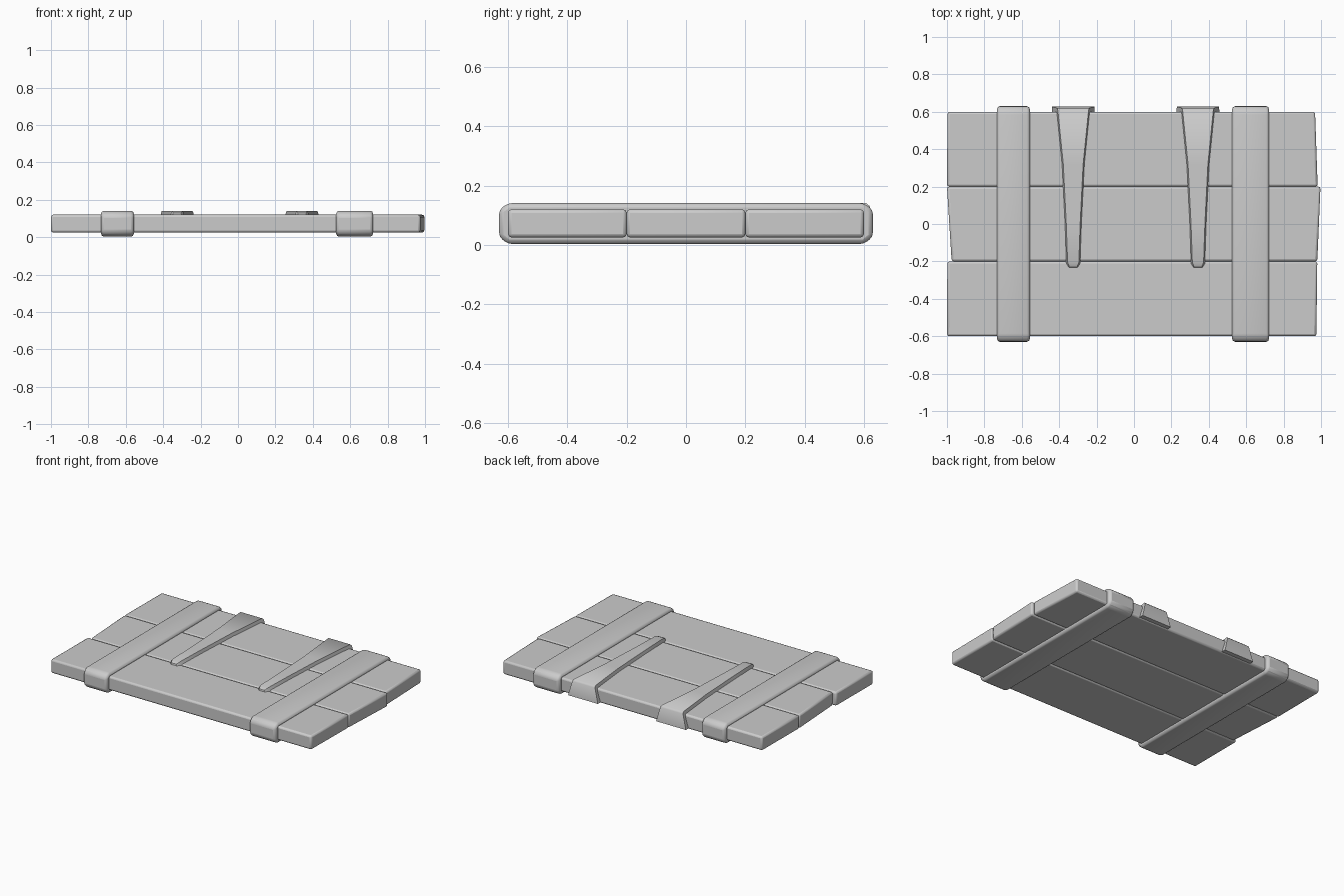
import bpy, bmesh

if "Cube" in bpy.data.objects:
    bpy.data.objects.remove(bpy.data.objects["Cube"])


def make_object(name, bm, bevel=0.0, segments=2):
    bmesh.ops.recalc_face_normals(bm, faces=bm.faces[:])
    mesh = bpy.data.meshes.new(name)
    bm.to_mesh(mesh)
    bm.free()
    obj = bpy.data.objects.new(name, mesh)
    bpy.context.collection.objects.link(obj)
    if bevel:
        mod = obj.modifiers.new("soft_edges", 'BEVEL')
        mod.width = bevel
        mod.segments = segments
        mod.limit_method = 'ANGLE'
        mod.angle_limit = 0.5
    bpy.ops.object.select_all(action='DESELECT')
    obj.select_set(True)
    bpy.context.view_layer.objects.active = obj
    bpy.ops.object.shade_smooth_by_angle(angle=0.87)
    return obj


def loft(sections):
    """Skin a list of equal-length closed cross-sections and cap the ends."""
    bm = bmesh.new()
    rings = [[bm.verts.new(p) for p in s] for s in sections]
    for a, b in zip(rings, rings[1:]):
        for i in range(len(a)):
            j = (i + 1) % len(a)
            bm.faces.new((a[i], a[j], b[j], b[i]))
    bm.faces.new(rings[0])
    bm.faces.new(rings[-1][::-1])
    return bm


# Planks: y range, then left and right ends at the front and back edges
planks = [
    ("front_plank", -0.6, -0.2, (-1.0, 0.975), (-0.998, 0.98)),
    ("middle_plank", -0.2, 0.2, (-0.975, 0.98), (-1.0, 0.997)),
    ("back_plank", 0.2, 0.6, (-1.0, 0.982), (-0.997, 0.968)),
]
for name, y0, y1, front, back in planks:
    sections = [[(x[0], y, 0.025), (x[1], y, 0.025), (x[1], y, 0.12), (x[0], y, 0.12)]
                for y, x in ((y0, front), (y1, back))]
    make_object(name, loft(sections), bevel=0.012)

# Cross straps wrapped around the planks, with chamfered ends
half = [(0.6, 0.003), (0.63, 0.027), (0.63, 0.118), (0.6, 0.141)]
profile = half + [(-y, z) for y, z in reversed(half)]
for name, x0, x1 in (("left_strap", -0.732, -0.557), ("right_strap", 0.525, 0.722)):
    make_object(name, loft([[(x, y, z) for y, z in profile] for x in (x0, x1)]),
                bevel=0.015)

# Tapered hinges: base y/z, outer y/z, half width, edge slope
path = [
    (-0.235, 0.11, -0.23, 0.13, 0.026, 0.006),
    (-0.215, 0.11, -0.205, 0.141, 0.040, 0.010),
    (0.0, 0.11, 0.0, 0.141, 0.047, 0.010),
    (0.32, 0.11, 0.32, 0.141, 0.063, 0.010),
    (0.59, 0.11, 0.608, 0.141, 0.090, 0.008),
    (0.59, 0.10, 0.620, 0.130, 0.092, 0.006),
    (0.59, 0.03, 0.627, 0.030, 0.115, 0.002),
]
for name, cx in (("left_hinge", -0.325), ("right_hinge", 0.342)):
    sections = [[(cx - w, by, bz), (cx - w + s, oy, oz),
                 (cx + w - s, oy, oz), (cx + w, by, bz)]
                for by, bz, oy, oz, w, s in path]
    make_object(name, loft(sections))
